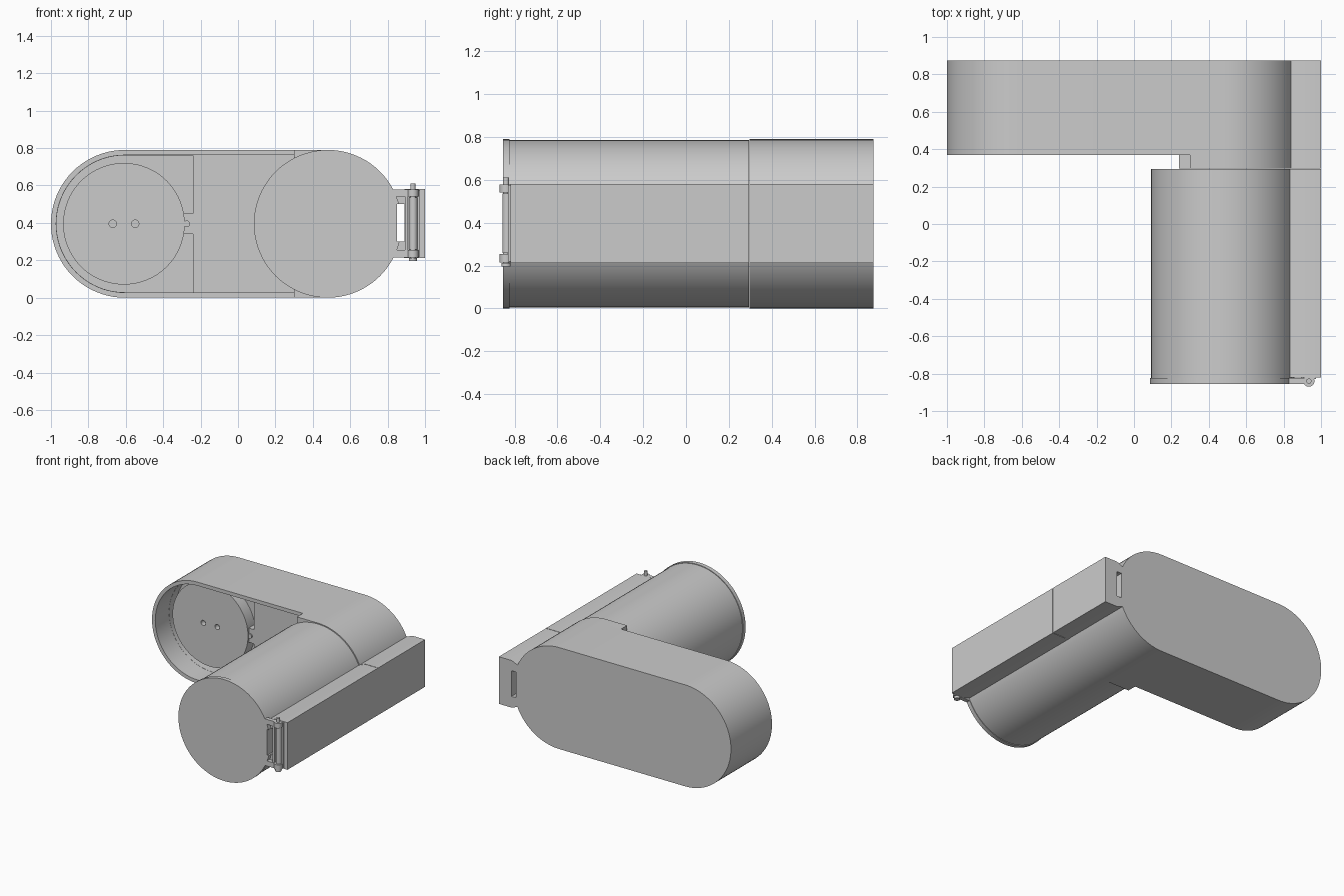
import bpy, bmesh, math

if "Cube" in bpy.data.objects:
    bpy.data.objects.remove(bpy.data.objects["Cube"])

CX_L, CX_R, CZ, R = -0.605, 0.48, 0.395, 0.395


def arc(cx, r, a0, a1, n=40):
    return [(cx + r * math.cos(math.radians(a0 + (a1 - a0) * i / n)),
             CZ + r * math.sin(math.radians(a0 + (a1 - a0) * i / n))) for i in range(n + 1)]


def circle(cx, r, n=80):
    return arc(cx, r, 0, 360, n)[:-1]


def rect(x0, x1, z0, z1):
    return [(x0, z0), (x1, z0), (x1, z1), (x0, z1)]


def prism(name, pts, y0, y1):
    """Extrude an x-z outline along y."""
    bm = bmesh.new()
    face = bm.faces.new([bm.verts.new((x, y0, z)) for x, z in pts])
    top = bmesh.ops.extrude_face_region(bm, geom=[face])["geom"]
    for v in top:
        if isinstance(v, bmesh.types.BMVert):
            v.co.y = y1
    bmesh.ops.recalc_face_normals(bm, faces=bm.faces)
    me = bpy.data.meshes.new(name)
    bm.to_mesh(me)
    bm.free()
    ob = bpy.data.objects.new(name, me)
    bpy.context.collection.objects.link(ob)
    return ob


def rod(name, x, y, z0, z1, r):
    bpy.ops.mesh.primitive_cylinder_add(vertices=24, radius=r, depth=z1 - z0,
                                        location=(x, y, (z0 + z1) / 2))
    bpy.context.object.name = name
    return bpy.context.object


def cut(ob, pts, y0, y1):
    """Subtract a prism from an object."""
    tool = prism("cutter", pts, y0, y1)
    tool.hide_render = True
    m = ob.modifiers.new("cut", "BOOLEAN")
    m.operation, m.solver, m.object = "DIFFERENCE", "EXACT", tool
    bpy.context.view_layer.objects.active = ob
    bpy.ops.object.modifier_apply(modifier=m.name)
    bpy.data.objects.remove(tool)


# Rounded rear housing with a recess open to the front
housing = prism("housing", arc(CX_R, R, -90, 90) + arc(CX_L, R, 90, 270), 0.37, 0.875)
cut(housing, [(0.30, CZ - 0.367), (0.30, CZ + 0.367)] + arc(CX_L, 0.367, 90, 270), 0.3, 0.54)
cut(housing, [(-0.24, CZ - 0.366), (-0.24, CZ + 0.366)] + arc(CX_L, 0.366, 90, 270), 0.3, 0.62)

# Collar that meets the barrel, with a side tab
collar = prism("collar", [(0.30, 0)] + arc(CX_R, R, -90, 90) + [(0.30, 2 * CZ)], 0.297, 0.371)
prism("collar_tab", rect(0.24, 0.301, 0.12, 0.67), 0.297, 0.56)

# Round plug in the recess, with two sockets and a key
plug = prism("plug", circle(CX_L - 0.005, 0.325), 0.53, 0.63)
for x in (-0.67, -0.55):
    cut(plug, circle(x, 0.02, 20), 0.5, 0.57)
prism("plug_key", rect(-0.30, -0.235, 0.34, 0.45), 0.545, 0.63)
prism("key_pin", circle(-0.275, 0.018, 20), 0.535, 0.6)

# Long barrel and its lid
barrel = prism("barrel", circle(CX_R, 0.39), -0.825, 0.293)
lid = prism("lid", circle(CX_R, 0.395), -0.855, -0.823)

# Side channel in two lengths
side = [(0.78, 0.235), (0.83, 0.235), (0.89, 0.213), (1.0, 0.213),
        (1.0, 0.58), (0.89, 0.58), (0.83, 0.555), (0.78, 0.555)]
channel_front = prism("channel_front", side, -0.82, 0.293)
channel_rear = prism("channel_rear", side, 0.297, 0.875)

# Slot running along the channel
for ob in (housing, collar, barrel, lid, channel_front, channel_rear):
    cut(ob, rect(0.85, 0.89, 0.30, 0.50), -1, 1)

# Lid hinge: arms, knuckles, cross bar, pin
for tag, z0, z1 in (("lower", 0.215, 0.255), ("upper", 0.54, 0.578)):
    prism("hinge_arm_" + tag, rect(0.80, 0.94, z0, z1), -0.855, -0.823)
    rod("hinge_knuckle_" + tag, 0.935, -0.84, z0, z1, 0.03)
prism("hinge_bar", rect(0.893, 0.908, 0.25, 0.545), -0.85, -0.82)
rod("hinge_barrel", 0.937, -0.835, 0.258, 0.537, 0.022)
rod("hinge_pin", 0.935, -0.84, 0.20, 0.61, 0.014)
rod("hinge_pin_head", 0.935, -0.84, 0.195, 0.213, 0.022)
prism("hinge_leaf", rect(0.955, 0.972, 0.22, 0.575), -0.83, -0.81)

# Smooth curved walls, keep edges crisp
bpy.ops.object.select_all(action="SELECT")
bpy.context.view_layer.objects.active = housing
bpy.ops.object.shade_smooth_by_angle(angle=math.radians(30))
